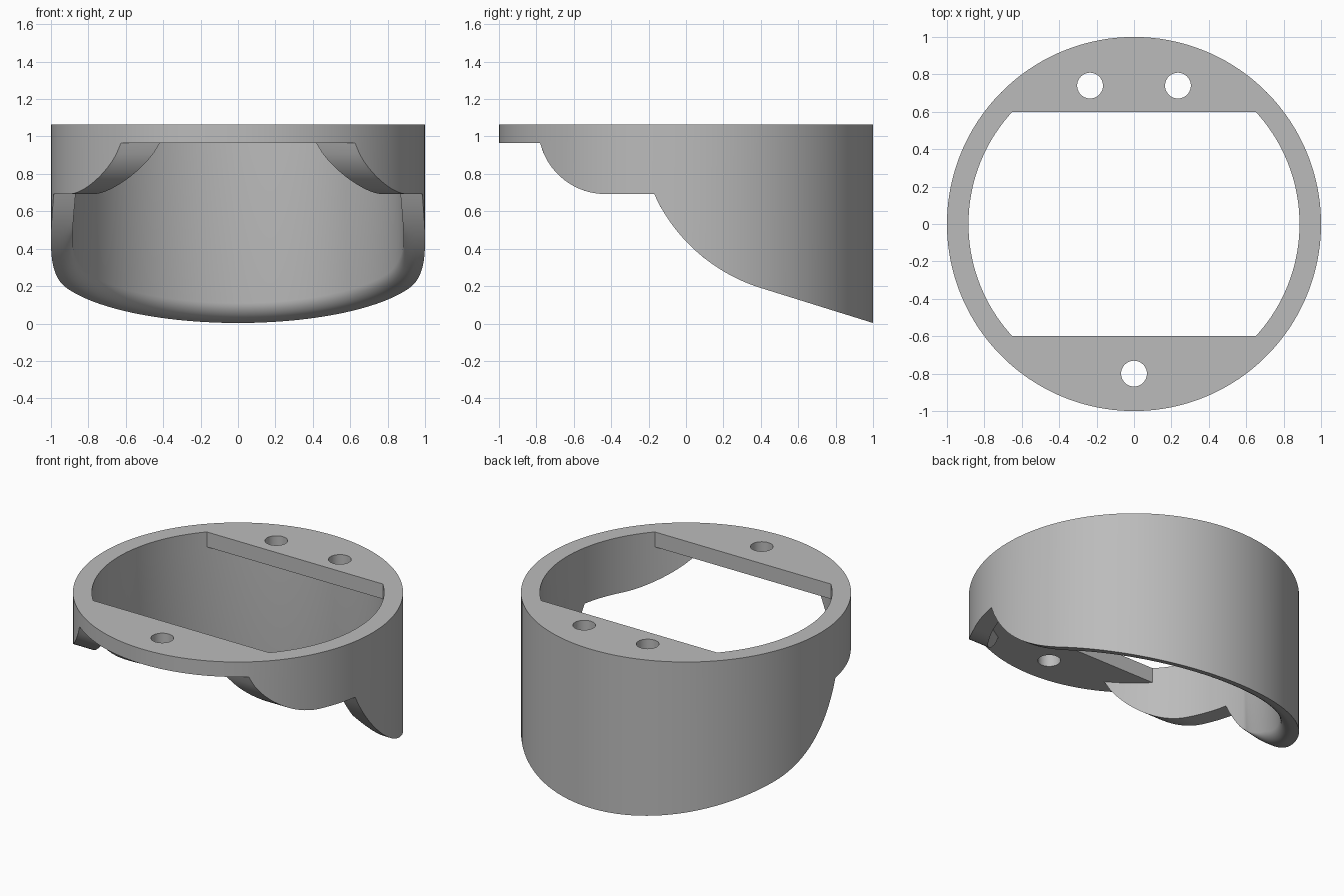
import bpy, bmesh, math

if "Cube" in bpy.data.objects:
    bpy.data.objects.remove(bpy.data.objects["Cube"], do_unlink=True)

TOP, PLATE, BORE, FILLET = 1.065, 0.965, 0.885, 0.07
KNOTS = (-0.78, -0.6, -0.43, -0.17, 0.6)   # depths where the wall changes shape
COUNTS = (8, 8, 8, 28, 20)                 # columns between those depths
CHORD_F = COUNTS[0]                        # column at the front chord
CHORD_B = sum(COUNTS[:4])                  # column at the back chord

grey = bpy.data.materials.new("plain grey")
grey.use_nodes = True
grey.diffuse_color = (0.5, 0.5, 0.5, 1)
grey.node_tree.nodes["Principled BSDF"].inputs["Base Color"].default_value = (0.5, 0.5, 0.5, 1)

bm = bmesh.new()


def rim_height(y):
    """Height of the wall's lower edge at depth y."""
    if y <= -0.43:
        return 1.053 - math.sqrt(max(0.35 ** 2 + 0.088 ** 2 - (y + 0.43) ** 2, 0))
    if y <= -0.17 + 1e-6:
        return 0.692
    if y <= 0.4:
        return 1.0825 - math.sqrt(0.935 ** 2 - (y - 0.6786) ** 2)
    return 0.19 - 0.312 * (y - 0.4)


def fillet(r, y):
    """Lift that rounds the inner edge of the rim, fading out forwards."""
    d = min(max(BORE + FILLET - r, 0), FILLET)
    fade = min(max((y + 0.05) / 0.25, 0), 1)
    return fade * (FILLET - math.sqrt(FILLET ** 2 - d ** 2))


def wall_ring(r):
    """Plan points from front right, round the back, to front left."""
    knots = [math.asin(k / r) for k in KNOTS] + [math.pi / 2]
    angles = [a + (b - a) * i / n for a, b, n in zip(knots, knots[1:], COUNTS) for i in range(n)]
    right = [(r * math.cos(a), r * math.sin(a)) for a in angles]
    return right + [(0, r)] + [(-x, y) for x, y in reversed(right)]


def at(plan, z):
    return [(x, y, z) for x, y in plan]


def strip(lower, upper, closed=False):
    a, b = ([bm.verts.new(p) for p in pts] for pts in (lower, upper))
    for i in range(0 if closed else 1, len(a)):
        bm.faces.new((a[i - 1], a[i], b[i], b[i - 1]))


def fill(loops, z):
    """Flat face bounded by the first loop with the others as holes."""
    edges = []
    for loop in loops:
        vs = [bm.verts.new(p) for p in at(loop, z)]
        edges += [bm.edges.new((vs[i - 1], vs[i])) for i in range(len(vs))]
    bmesh.ops.triangle_fill(bm, edges=edges, use_beauty=True, normal=(0, 0, 1))


def hole(cx, cy, r=0.069, n=40):
    steps = [2 * math.pi * i / n for i in range(n)]
    return [(cx + r * math.cos(a), cy + r * math.sin(a)) for a in steps]


# Plan outlines
outer, inner = wall_ring(1), wall_ring(BORE)
start = math.asin(KNOTS[0])
sweep = math.pi + 2 * start
front_arc = [(math.cos(a), math.sin(a)) for a in
             (-math.pi - start + sweep * i / 36 for i in range(37))]
last = len(inner) - 1
opening = inner[CHORD_F:CHORD_B + 1] + inner[last - CHORD_B:last - CHORD_F + 1]
back_holes = [hole(-0.235, 0.74), hole(0.235, 0.74)]
front_holes = [hole(0, -0.8)]

# Rim: rings stepping inwards, ending in the rounded inner edge
radii = [1, 0.978] + [BORE + FILLET * (1 - math.sin(math.pi / 2 * i / 7)) for i in range(8)]
rings = [[(x, y, rim_height(y) + fillet(r, y)) for x, y in wall_ring(r)] for r in radii]
for a, b in zip(rings, rings[1:]):
    strip(a, b)

# Outer and inner wall, with the plate edge at the front
strip(rings[0], at(outer, TOP))
strip(rings[-1], at(inner, PLATE))
strip(at(front_arc, PLATE), at(front_arc, TOP))

# Top plate, its two undersides, the opening and the screw holes
fill([outer + front_arc[1:-1], opening] + back_holes + front_holes, TOP)
fill([inner[CHORD_B:last - CHORD_B + 1]] + back_holes, PLATE)
fill([front_arc + inner[:CHORD_F + 1] + inner[last - CHORD_F:]] + front_holes, PLATE)
for loop in [opening] + back_holes + front_holes:
    strip(at(loop, PLATE), at(loop, TOP), closed=True)

# Weld into one shell
bmesh.ops.remove_doubles(bm, verts=bm.verts, dist=0.0002)
bmesh.ops.recalc_face_normals(bm, faces=bm.faces)
mesh = bpy.data.meshes.new("ring_housing")
bm.to_mesh(mesh)
bm.free()
mesh.materials.append(grey)
housing = bpy.data.objects.new("ring_housing", mesh)
bpy.context.collection.objects.link(housing)

# Smooth shading with crisp edges
bpy.ops.object.select_all(action='DESELECT')
housing.select_set(True)
bpy.context.view_layer.objects.active = housing
bpy.ops.object.shade_smooth_by_angle(angle=math.radians(30))
